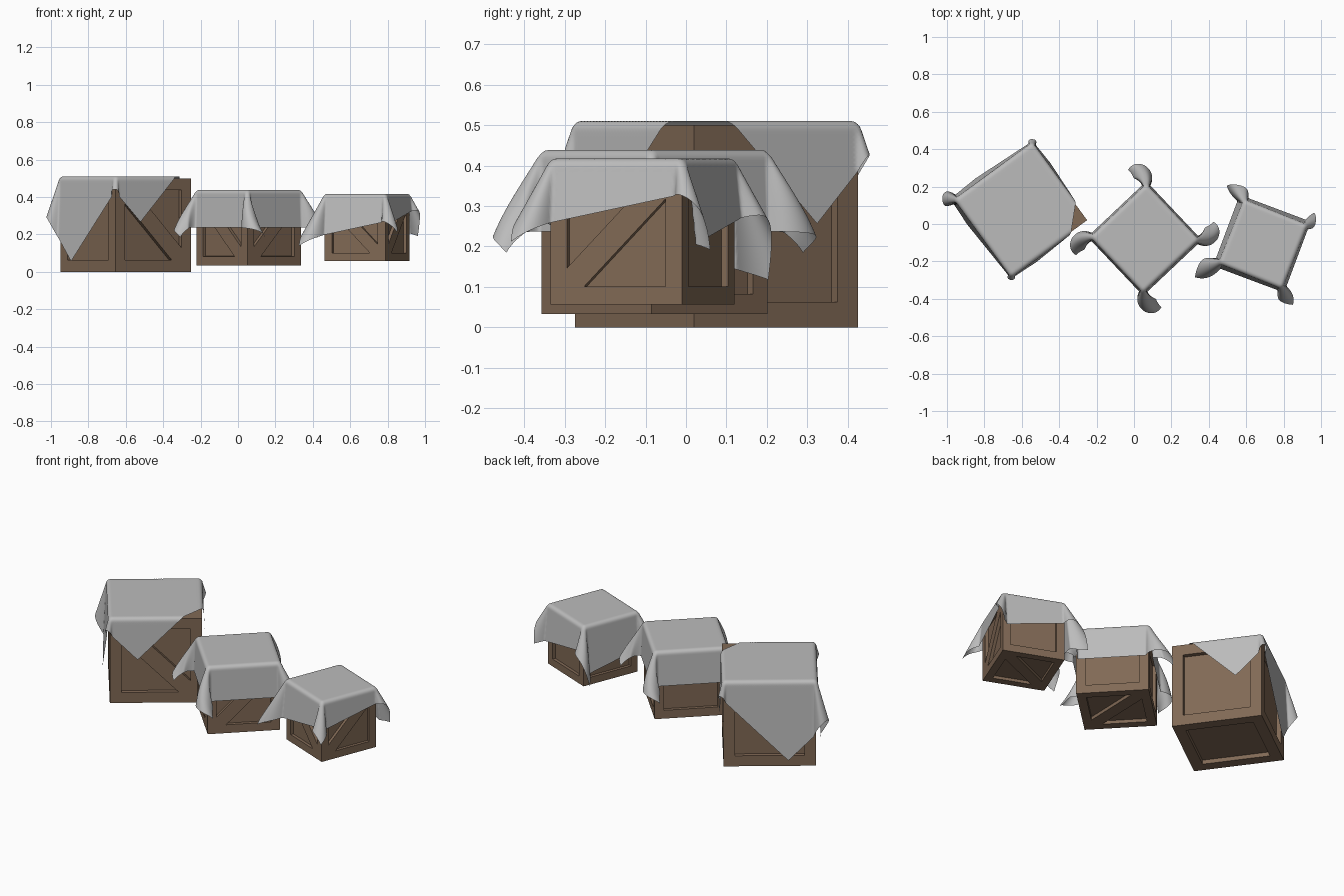
import bpy
import bmesh
from math import sin, cos, pi, radians, atan2, hypot, sqrt
from mathutils import Vector, Matrix

default_cube = bpy.data.objects.get("Cube")
if default_cube:
    bpy.data.objects.remove(default_cube, do_unlink=True)


def make_material(name, color):
    mat = bpy.data.materials.new(name)
    mat.use_nodes = True
    mat.diffuse_color = color
    mat.node_tree.nodes["Principled BSDF"].inputs["Base Color"].default_value = color
    return mat


WOOD = make_material("brown wood", (0.22, 0.142, 0.091, 1))
CLOTH = make_material("grey cloth", (0.5, 0.5, 0.5, 1))


def finish(bm, name, mat, location, angle, smooth=False):
    mesh = bpy.data.meshes.new(name)
    bm.to_mesh(mesh)
    bm.free()
    mesh.materials.append(mat)
    for poly in mesh.polygons:
        poly.use_smooth = smooth
    obj = bpy.data.objects.new(name, mesh)
    obj.location = location
    obj.rotation_euler.z = angle
    bpy.context.collection.objects.link(obj)


def add_brace(bm, normal, up, half, flip):
    """Diagonal plank lying in the recess of one crate side, flush with the frame."""
    right = up.cross(normal) * (-1 if flip else 1)
    p, w, depth = half * 0.75, half * 0.26, half * 0.1
    outline = [(-p, -p), (w - p, -p), (p, p - w), (p, p), (p - w, p), (-p, w - p)]
    top = [bm.verts.new(normal * half + right * u + up * v) for u, v in outline]
    low = [bm.verts.new(v.co - normal * depth) for v in top]
    faces = [bm.faces.new(top)]
    for i in (1, 4):
        faces.append(bm.faces.new((top[i], low[i], low[i + 1], top[i + 1])))
    if flip:
        bmesh.ops.reverse_faces(bm, faces=faces)


def make_crate(name, size, location, angle, braces, braced_base):
    bm = bmesh.new()
    bmesh.ops.create_cube(bm, size=size)
    sides = bm.faces[:]
    # frame around each side, then the recessed panel
    bmesh.ops.inset_individual(bm, faces=sides, thickness=size * 0.125, use_even_offset=True)
    bmesh.ops.inset_individual(bm, faces=sides, thickness=0.0002, depth=-size * 0.05,
                               use_even_offset=True)
    # diagonal planks on some sides
    up = Vector((0, 0, 1))
    for quarter, flip in braces.items():
        normal = Matrix.Rotation(quarter * pi / 2, 3, 'Z') @ Vector((1, 0, 0))
        add_brace(bm, normal, up, size / 2, flip)
    if braced_base:
        add_brace(bm, -up, Vector((0, 1, 0)), size / 2, True)
    finish(bm, name, WOOD, location, angle)


def over_edge(d, radius, flare):
    """Outward reach and drop of cloth after length d past a rounded edge."""
    arc = radius * pi / 2
    if d < arc:
        return radius * sin(d / radius), radius * (1 - cos(d / radius))
    rest = d - arc
    return radius + rest * flare, radius + rest * sqrt(1 - flare * flare)


def drape(x, y, core, radius, flare, spread, curl):
    """Lay a flat cloth point over a square top; corners gather into hanging tails."""
    sx = max(-core, min(core, x))
    sy = max(-core, min(core, y))
    vx, vy = x - sx, y - sy
    d = hypot(vx, vy)
    if d < 1e-7:
        return Vector((x, y, 0))
    reach, drop = over_edge(d, radius, flare)
    pos = Vector((sx + vx / d * reach, sy + vy / d * reach, 0))
    if abs(vx) > 1e-7 and abs(vy) > 1e-7:
        diagonal = atan2(sy, sx)
        turn = (atan2(vy, vx) - diagonal + pi) % (2 * pi) - pi
        t = turn / (pi / 2) + 0.5
        slack = max(0, d - radius)
        length = spread * slack * sin(pi * t)
        bend = curl * length
        # path of the tail swings round as it leaves the corner
        out, side = sin(bend) / curl, (1 - cos(bend)) / curl
        gap = -0.36 * spread * slack * sin(2 * pi * t)
        out -= gap * sin(bend)
        side += gap * cos(bend)
        pos += Matrix.Rotation(diagonal, 3, 'Z') @ Vector((out, side, 0))
        drop = sqrt(max(0, drop * drop - length * length))
    pos.z = -drop
    return pos


def make_cloth(name, size, location, angle, half, offset, twist, flare, spread, curl):
    radius, clearance = 0.022, 0.01
    core = size / 2 + clearance - radius
    bm = bmesh.new()
    bmesh.ops.create_grid(bm, x_segments=96, y_segments=96, size=half)
    place = Matrix.Translation((*offset, 0)) @ Matrix.Rotation(twist, 4, 'Z')
    for v in bm.verts:
        flat = place @ v.co
        v.co = drape(flat.x, flat.y, core, radius, flare, spread, curl)
    top = Vector(location) + Vector((0, 0, size / 2 + clearance))
    finish(bm, name, CLOTH, top, angle, smooth=True)


# each set: size, centre, angle; crate braces by quarter turn and braced base;
# cloth half width, offset, twist, flare, tail spread and tail curl
SETS = {
    "large": (0.5, (-0.60, 0.075, 0.25), radians(36.1), ({3: True}, False),
              (0.4275, (-0.10, 0.11), pi / 4, 0.05, 0.28, 4)),
    "medium": (0.395, (0.0575, -0.0775, 0.231), radians(43.4), ({3: False, 2: True}, True),
               (0.40, (0, 0), 0, 0.05, 0.5, 14)),
    "small": (0.35, (0.69, -0.1075, 0.232), radians(-21.8), ({0: False, 3: True}, True),
              (0.352, (-0.055, -0.015), 0.2, 0.11, 0.42, -4)),
}
for label, (size, centre, angle, planks, cover) in SETS.items():
    make_crate(label + "_crate", size, centre, angle, *planks)
    make_cloth(label + "_cloth", size, centre, angle, *cover)
